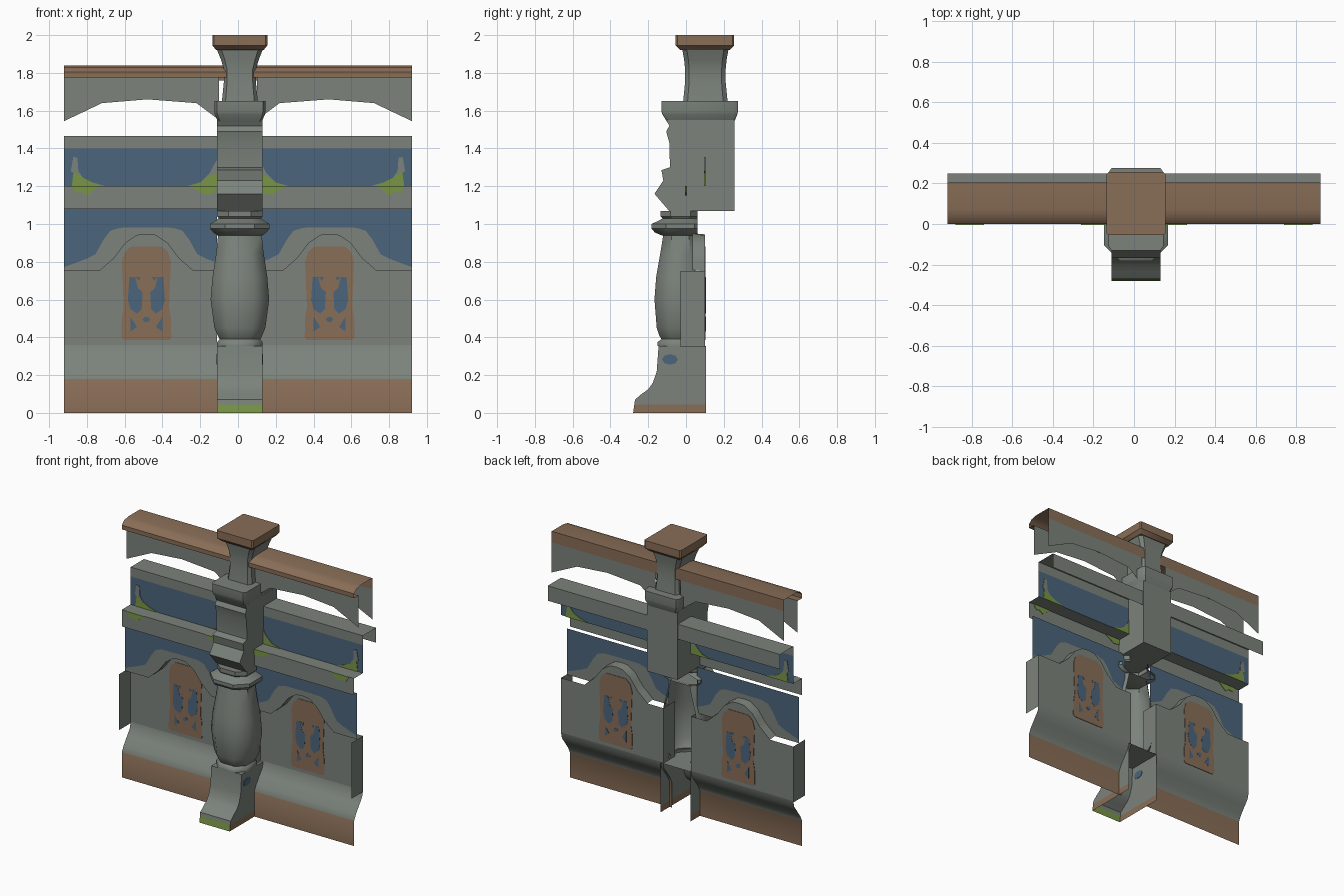
import bpy, bmesh, math

if "Cube" in bpy.data.objects:
    bpy.data.objects.remove(bpy.data.objects["Cube"])

def material(name, rgb):
    m = bpy.data.materials.new(name)
    m.diffuse_color = (*rgb, 1)
    m.use_nodes = True
    m.node_tree.nodes["Principled BSDF"].inputs["Base Color"].default_value = m.diffuse_color
    return m

GREY, BROWN, BLUE, GREEN = range(4)
MATS = [material("grey_stone", (.20, .225, .20)), material("brown_trim", (.25, .155, .095)),
        material("blue_paint", (.07, .13, .20)), material("green_moss", (.19, .30, .06))]

def finish(name, bm, angle=35, closed=False):
    if closed:
        bmesh.ops.recalc_face_normals(bm, faces=bm.faces[:])
    for f in bm.faces:
        f.smooth = True
    me = bpy.data.meshes.new(name)
    bm.to_mesh(me)
    bm.free()
    for m in MATS:
        me.materials.append(m)
    me.set_sharp_from_angle(angle=math.radians(angle))
    ob = bpy.data.objects.new(name, me)
    bpy.context.collection.objects.link(ob)

def quad(bm, pts, mat, s=1):
    pts = [(x * s, y, z) for x, y, z in pts]
    f = bm.faces.new([bm.verts.new(p) for p in (pts if s > 0 else pts[::-1])])
    f.material_index = mat

def sheet(name, prof, x0, x1, mats):
    """Open (y, z) profile swept along x."""
    bm = bmesh.new()
    for (p, q, m) in zip(prof, prof[1:], mats):
        quad(bm, [(x0, *p), (x1, *p), (x1, *q), (x0, *q)], m)
    bmesh.ops.remove_doubles(bm, verts=bm.verts[:], dist=1e-5)
    finish(name, bm)

def prism(bm, pts, axis, a, b, mat=GREY):
    """Closed outline extruded along x (pts are y,z) or y (pts are x,z)."""
    def at(p, t):
        return (t, p[0], p[1]) if axis == 'x' else (p[0], t, p[1])
    lo = [bm.verts.new(at(p, a)) for p in pts]
    hi = [bm.verts.new(at(p, b)) for p in pts]
    n = len(pts)
    fs = [bm.faces.new(lo), bm.faces.new(hi[::-1])]
    fs += [bm.faces.new((lo[i], lo[(i + 1) % n], hi[(i + 1) % n], hi[i])) for i in range(n)]
    for f in fs:
        f.material_index = mat

def plate(name, pts, y, t, mat):
    bm = bmesh.new()
    prism(bm, pts, 'y', y - t / 2, y + t / 2, mat)
    finish(name, bm, closed=True)

def loft(name, rows, k, mat=GREY, clip=None, angle=35):
    """Stack of chamfered rectangles: (z, half width x, y front, y back)."""
    bm = bmesh.new()
    rings = []
    for z, hx, y0, y1 in rows:
        hy, cy = (y1 - y0) / 2, (y0 + y1) / 2
        c = 1 - k
        o = [(1, -c), (1, c), (c, 1), (-c, 1), (-1, c), (-1, -c), (-c, -1), (c, -1)]
        rings.append([bm.verts.new((.01 + hx * u, cy + hy * v, z)) for u, v in o])
    for a, b in zip(rings, rings[1:]):
        for i in range(8):
            bm.faces.new((a[i], a[(i + 1) % 8], b[(i + 1) % 8], b[i]))
    bm.faces.new(rings[0][::-1])
    bm.faces.new(rings[-1])
    for f in bm.faces:
        f.material_index = mat
    bmesh.ops.recalc_face_normals(bm, faces=bm.faces[:])
    if clip is not None:
        bmesh.ops.bisect_plane(bm, geom=bm.verts[:] + bm.edges[:] + bm.faces[:], plane_co=(0, clip, 0),
                               plane_no=(0, 1, 0), clear_outer=True)
    finish(name, bm, angle)

def interp(tab, u):
    for (a, p), (b, q) in zip(tab, tab[1:]):
        if u <= b:
            return p + (q - p) * (u - a) / (b - a)
    return tab[-1][1]

# Long horizontal members: hand rail, middle hood with blue frieze, ledge band
sheet("top_rail", [(.05, 1.775), (0, 1.775), (0, 1.805), (.025, 1.83), (.07, 1.84), (.205, 1.84), (.205, 1.76)],
      -.92, .92, [BROWN] * 6)
sheet("frieze_and_hood", [(0, 1.08), (0, 1.2), (.1, 1.2), (.1, 1.40), (.1, 1.467), (.25, 1.467), (.25, 1.36)],
      -.92, .92, [GREY, GREY, BLUE, GREY, GREY, GREY])

NC, WY, BY = .485, .035, .10          # niche centre, front wall y, recessed wall y
inner = [(0, .945), (.05, .94), (.11, .90), (.17, .82), (.25, .75), (.5, .75)]
outer = [(0, .982), (.14, .98), (.19, .965), (.225, .92), (.27, .84), (.32, .815), (.44, .77), (.5, .77)]
stops = [0, .05, .11, .14, .17, .19, .225, .25, .27, .32]
us = [-.375] + [-u for u in stops[:0:-1]] + stops + [.435]
arch = [(.1, 1.55), (.22, 1.64), (.48, 1.66), (.72, 1.64), (.92, 1.545)]

for s, side in ((1, "right"), (-1, "left")):
    # Skirting and flared lower wall
    xa, xb = sorted((.11 * s, .92 * s))
    sheet(side + "_skirting", [(0, 0), (0, .18), (.02, .22), (.06, .275), (.09, .315), (BY, .36)],
          xa, xb, [BROWN] + [GREY] * 4)
    # Recessed niche wall, arch soffit, grey surround and blue wall
    bm = bmesh.new()
    for u, v in zip(us, us[1:]):
        x, w = NC + u, NC + v
        i0, i1 = interp(inner, abs(u)), interp(inner, abs(v))
        o0, o1 = interp(outer, abs(u)), interp(outer, abs(v))
        quad(bm, [(x, BY, .36), (w, BY, .36), (w, BY, i1), (x, BY, i0)], GREY, s)
        if i0 > .7501 or i1 > .7501:
            quad(bm, [(x, BY, i0), (w, BY, i1), (w, WY, i1 + .006), (x, WY, i0 + .006)], GREY, s)
        quad(bm, [(x, WY, i0), (w, WY, i1), (w, WY, o1), (x, WY, o0)], GREY, s)
        quad(bm, [(x, WY, o0), (w, WY, o1), (w, WY, 1.08), (x, WY, 1.08)], BLUE, s)
    # Flanges at both ends of the niche wall
    for x in (.11, .92):
        quad(bm, [(x, -.03, .35), (x, BY, .35), (x, BY, .75), (x, -.03, .75)], GREY, s)
    bmesh.ops.remove_doubles(bm, verts=bm.verts[:], dist=1e-5)
    finish(side + "_niche_wall", bm)

    # Arched valances under the rail, front and back
    bm = bmesh.new()
    for (x, z), (w, t) in zip(arch, arch[1:]):
        quad(bm, [(x, .05, z), (w, .05, t), (w, .05, 1.775), (x, .05, 1.775)], GREY, s)
        quad(bm, [(w, .205, t), (x, .205, z), (x, .205, 1.76), (w, .205, 1.76)], GREY, s)
    finish(side + "_valances", bm)

    # Window with blue lights, visible from both sides
    cx = NC * s
    half = [(.12, .385), (.132, .40), (.13, .50), (.12, .56), (.13, .80), (.115, .85), (.08, .882)]
    plate(side + "_window_frame", [(cx + x, z) for x, z in half] + [(cx - x, z) for x, z in half[::-1]],
          BY, .007, BROWN)
    lights = [[(.025, .55), (.05, .525), (.085, .55), (.098, .60), (.09, .72), (.06, .72), (.045, .66), (.02, .64)],
              [(.05, .455), (.085, .43), (.085, .51)],
              [(.03, .72), (.04, .70), (.06, .72)]]
    for t in (-1, 1):
        for n, l in enumerate(lights):
            plate(f"{side}_window_light_{n}", [(cx + t * x, z) for x, z in l], BY, .0095, BLUE)
    plate(side + "_window_dot", [(cx + .02 * math.cos(a), .495 + .015 * math.sin(a))
                                 for a in [i * math.pi / 3 for i in range(6)]], BY, .0095, BLUE)

    # Painted moss and pale plumes on the frieze
    moss = [([(.70, 1.2), (.77, 1.22), (.83, 1.25), (.87, 1.28), (.88, 1.2)], .1, GREEN),
            ([(.74, 1.2), (.80, 1.15), (.83, 1.17), (.86, 1.165), (.88, 1.2)], -.0, GREEN),
            ([(.11, 1.2), (.11, 1.27), (.16, 1.25), (.20, 1.22), (.27, 1.2)], .1, GREEN),
            ([(.11, 1.2), (.13, 1.16), (.18, 1.155), (.21, 1.175), (.26, 1.2)], -.0, GREEN),
            ([(.82, 1.245), (.845, 1.28), (.85, 1.35), (.872, 1.355), (.885, 1.28), (.87, 1.27)], .1, GREY),
            ([(.11, 1.27), (.11, 1.34), (.13, 1.31), (.15, 1.27), (.20, 1.22), (.16, 1.25)], .1, GREY)]
    for n, (pts, y, m) in enumerate(moss):
        plate(f"{side}_moss_{n}", [(x * s, z) for x, z in pts], y, .008, m)

# Post: cap, neck and capital
loft("post_cap", [(1.92, .125, -.03, .23), (1.945, .145, -.055, .255), (2, .145, -.055, .255)], .06, BROWN)
loft("post_neck", [(1.65, .095, -.015, .22), (1.75, .085, -.005, .21), (1.82, .085, -.005, .21),
                   (1.87, .10, -.01, .215), (1.925, .122, -.02, .225)], .2)
loft("post_capital", [(1.54, .115, -.10, .255), (1.58, .133, -.125, .272), (1.595, .135, -.13, .275),
                      (1.652, .135, -.13, .275)], .1)

# Post: upper block with bracket-shaped front
bm = bmesh.new()
prism(bm, [(.256, 1.07), (.256, 1.55), (-.105, 1.55), (-.088, 1.52), (-.105, 1.49), (-.088, 1.43), (-.085, 1.30),
           (-.13, 1.285), (-.12, 1.23), (-.167, 1.16), (-.09, 1.07)], 'x', -.11, .13)
finish("post_upper_block", bm, 20, True)

# Post: vase baluster with collar, open at the back
vase = [(.355, .12, -.15), (.375, .12, -.15), (.39, .108, -.13), (.41, .118, -.142), (.45, .135, -.155),
        (.60, .155, -.167), (.72, .145, -.158), (.85, .125, -.135), (.945, .115, -.12)]
loft("baluster", [(z, h, y, -.06 - y) for z, h, y in vase], .5, clip=.05, angle=50)
collar = [(.94, .12, -.13), (.955, .14, -.165), (.975, .157, -.182), (1.0, .157, -.182), (1.02, .125, -.14),
          (1.03, .112, -.125), (1.04, .12, -.135), (1.07, .12, -.135)]
loft("baluster_collar", [(z, h, y, -.06 - y) for z, h, y in collar], .5, clip=.06)

# Post: splayed foot, open at back and below, stained at the bottom
bm = bmesh.new()
prism(bm, [(.105, 0), (.105, .355), (-.145, .355), (-.155, .22), (-.175, .16), (-.20, .125), (-.235, .10),
           (-.27, .07), (-.28, 0)], 'x', -.11, .13)
bmesh.ops.recalc_face_normals(bm, faces=bm.faces[:])
bmesh.ops.bisect_plane(bm, geom=bm.verts[:] + bm.edges[:] + bm.faces[:], plane_co=(0, 0, .045), plane_no=(0, 0, 1))
bmesh.ops.delete(bm, geom=[f for f in bm.faces if f.normal.y > .9 or f.normal.z < -.9], context='FACES')
for f in bm.faces:
    if f.calc_center_median().z < .045 and max(v.co.z for v in f.verts) < .046:
        f.material_index = BROWN if abs(f.normal.x) > .5 else GREEN
finish("post_foot", bm)
for n, x in enumerate((-.11, .13)):
    bm = bmesh.new()
    prism(bm, [(-.085 + .042 * math.cos(i * math.pi / 4), .283 + .028 * math.sin(i * math.pi / 4))
               for i in range(8)], 'x', x - .003, x + .003, BLUE)
    finish(f"foot_spot_{n}", bm, closed=True)
